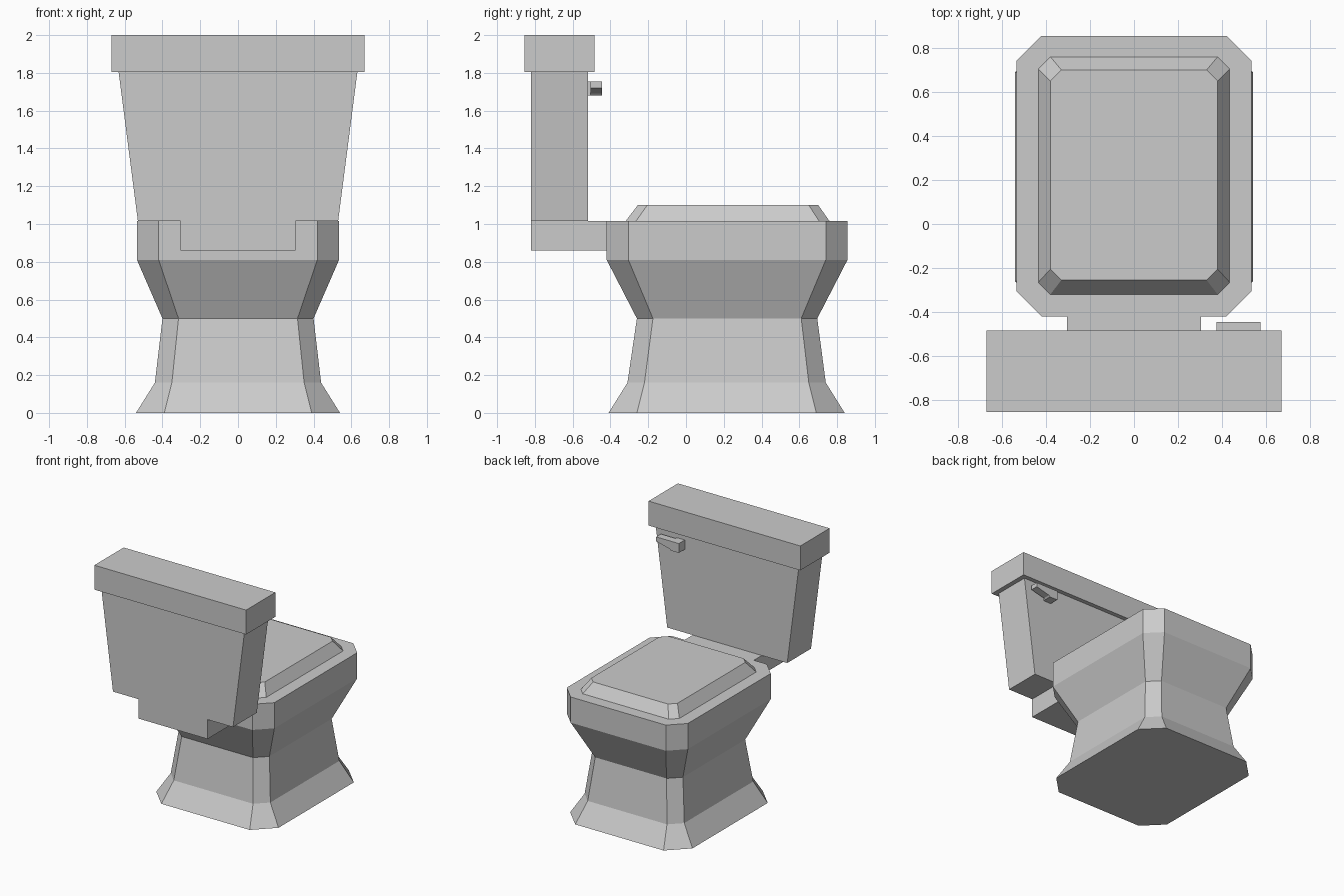
import bpy, bmesh

if "Cube" in bpy.data.objects:
    bpy.data.objects.remove(bpy.data.objects["Cube"])


def finish(name, bm):
    bmesh.ops.recalc_face_normals(bm, faces=bm.faces)
    mesh = bpy.data.meshes.new(name)
    bm.to_mesh(mesh)
    bm.free()
    obj = bpy.data.objects.new(name, mesh)
    bpy.context.collection.objects.link(obj)
    return obj


def loft(name, rings):
    """Stack chamfered rectangles: (z, half width, y min, y max, chamfer)."""
    bm = bmesh.new()
    loops = []
    for z, x, y0, y1, c in rings:
        pts = [(x, y0 + c), (x, y1 - c), (x - c, y1), (c - x, y1),
               (-x, y1 - c), (-x, y0 + c), (c - x, y0), (x - c, y0)]
        loops.append([bm.verts.new((px, py, z)) for px, py in pts])
    for a, b in zip(loops, loops[1:]):
        for i in range(8):
            j = (i + 1) % 8
            bm.faces.new((a[i], a[j], b[j], b[i]))
    bm.faces.new(loops[0])
    bm.faces.new(loops[-1])
    return finish(name, bm)


def extrude_y(name, profile, y0, y1):
    """Extrude an x-z profile from y0 to y1."""
    bm = bmesh.new()
    face = bm.faces.new([bm.verts.new((x, y0, z)) for x, z in profile])
    ext = bmesh.ops.extrude_face_region(bm, geom=[face])
    verts = [g for g in ext["geom"] if isinstance(g, bmesh.types.BMVert)]
    bmesh.ops.translate(bm, verts=verts, vec=(0, y1 - y0, 0))
    return finish(name, bm)


def slab(name, x0, x1, y0, y1, z0, z1):
    return extrude_y(name, [(x0, z0), (x1, z0), (x1, z1), (x0, z1)], y0, y1)


# Pedestal and bowl
loft("bowl", [
    (0.00, 0.54, -0.41, 0.84, 0.15),
    (0.16, 0.44, -0.31, 0.74, 0.09),
    (0.50, 0.40, -0.26, 0.695, 0.085),
    (0.81, 0.535, -0.42, 0.855, 0.115),
    (1.015, 0.535, -0.42, 0.855, 0.115),
])

# Closed seat lid with sloped rim
loft("seat_lid", [
    (1.015, 0.435, -0.32, 0.76, 0.055),
    (1.10, 0.38, -0.255, 0.70, 0.05),
])

# Neck joining the bowl to the tank
slab("tank_neck", -0.305, 0.305, -0.82, -0.42, 0.86, 1.015)

# Tank, widening upwards, and its cover
extrude_y("tank", [(-0.53, 1.015), (0.53, 1.015), (0.632, 1.805), (-0.632, 1.805)],
          -0.82, -0.52)
slab("tank_cover", -0.67, 0.67, -0.855, -0.485, 1.805, 2.0)

# Flush handle: mounting post and tapered lever
slab("handle_post", 0.375, 0.445, -0.525, -0.505, 1.68, 1.755)
extrude_y("handle_lever", [(0.375, 1.68), (0.445, 1.68), (0.455, 1.69),
                           (0.575, 1.72), (0.575, 1.755), (0.375, 1.755)],
          -0.505, -0.445)
